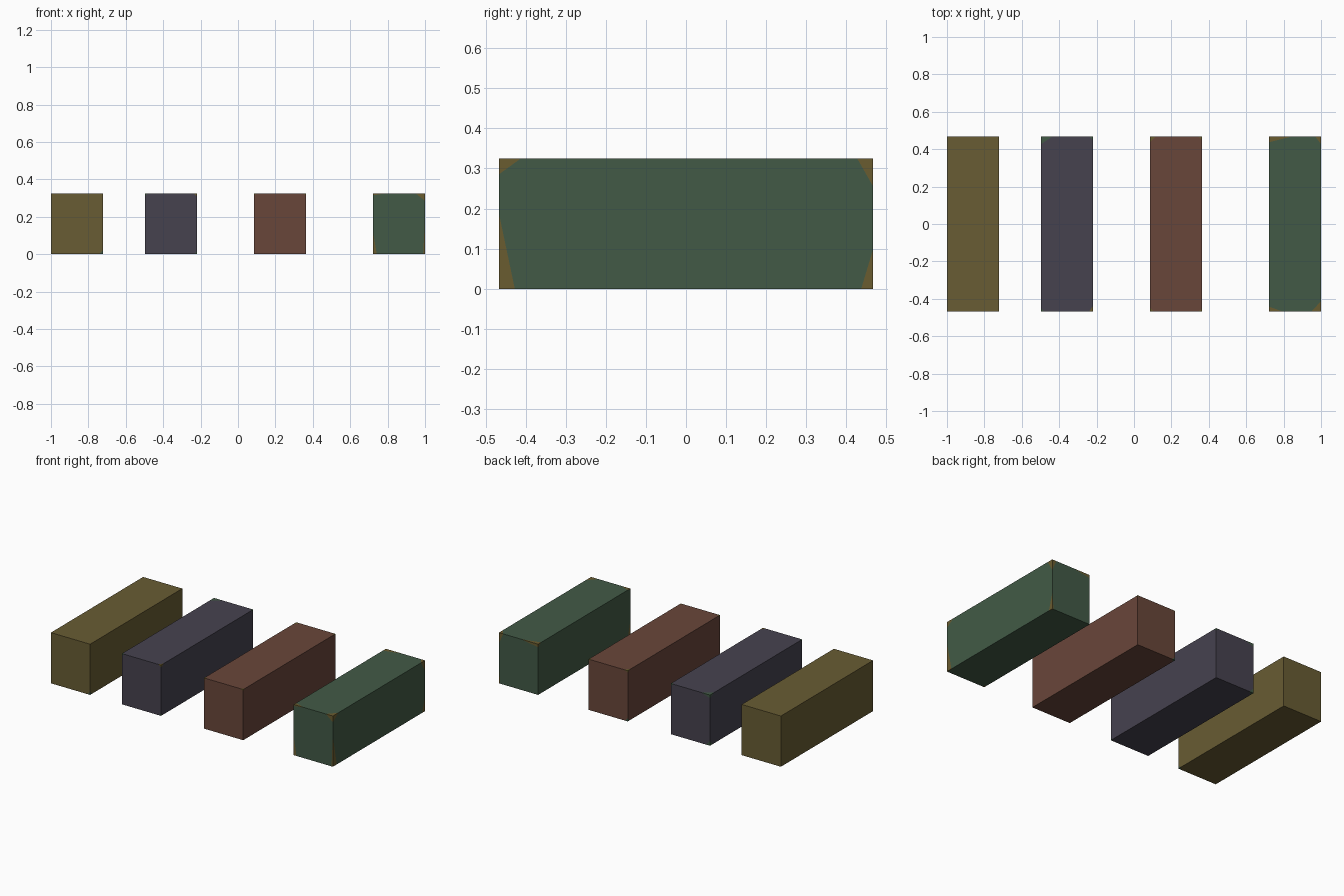
import bpy, bmesh
from mathutils import Vector, Matrix

if "Cube" in bpy.data.objects:
    bpy.data.objects.remove(bpy.data.objects["Cube"])


def material(name, r, g, b):
    m = bpy.data.materials.new(name)
    lin = [((c / 255 + 0.055) / 1.055) ** 2.4 for c in (r, g, b)]
    m.diffuse_color = (*lin, 1)
    m.use_nodes = True
    m.node_tree.nodes["Principled BSDF"].inputs["Base Color"].default_value = m.diffuse_color
    return m


olive = material("olive", 104, 92, 51)
purple = material("dusty purple", 70, 66, 79)
red = material("rust red", 105, 70, 58)
green = material("dark green", 66, 90, 70)
ochre = material("ochre wear", 106, 92, 48)

W, D, H = 0.278, 0.934, 0.325


def block(name, x, mats, chips):
    """Box with worn corners: each chip = corner signs, reach along x, y, z, material."""
    bm = bmesh.new()
    bmesh.ops.create_cube(bm, size=1, matrix=Matrix.Diagonal((W, D, H, 1)))
    planes = []
    for (sx, sy, sz), (dx, dy, dz), mi in chips:
        corner = Vector((sx * W / 2, sy * D / 2, sz * H / 2))
        n = Vector((sx / dx, sy / dy, sz / dz)).normalized()
        p = corner - Vector((sx * dx, 0, 0))
        bmesh.ops.bisect_plane(bm, geom=bm.verts[:] + bm.edges[:] + bm.faces[:],
                               plane_co=p, plane_no=n, dist=1e-6)
        planes.append((p, n, mi))
    # paint the faces cut off at the corners
    for f in bm.faces:
        c = f.calc_center_median()
        for p, n, mi in planes:
            if (c - p).dot(n) > 0:
                f.material_index = mi
    me = bpy.data.meshes.new(name)
    bm.to_mesh(me)
    bm.free()
    for m in mats:
        me.materials.append(m)
    ob = bpy.data.objects.new(name, me)
    ob.location = (x, 0, H / 2)
    bpy.context.collection.objects.link(ob)


# Four parallel blocks, left to right
block("olive_block", -0.861, [olive, green], [
    ((1, -1, -1), (.02, .02, .02), 1)])
block("purple_block", -0.358, [purple, green, ochre], [
    ((-1, 1, 1), (.06, .04, .02), 1),
    ((-1, -1, 1), (.015, .015, .015), 1),
    ((1, -1, 1), (.02, .03, .015), 2),
    ((1, 1, 1), (.02, .02, .015), 1),
    ((-1, 1, -1), (.03, .03, .03), 1),
    ((1, -1, -1), (.015, .015, .015), 1)])
block("red_block", 0.225, [red, green, ochre], [
    ((-1, 1, 1), (.03, .03, .01), 2),
    ((1, 1, 1), (.02, .02, .01), 2),
    ((-1, -1, 1), (.02, .02, .01), 2),
    ((1, -1, 1), (.02, .015, .01), 2),
    ((-1, 1, -1), (.02, .02, .02), 1)])
block("green_block", 0.861, [green, ochre], [
    ((1, -1, 1), (.05, .055, .04), 1),
    ((1, -1, -1), (.01, .04, .19), 1),
    ((1, 1, 1), (.03, .04, .07), 1),
    ((1, 1, -1), (.01, .03, .10), 1),
    ((-1, -1, 1), (.07, .025, .01), 1),
    ((-1, 1, 1), (.12, .03, .02), 1),
    ((-1, -1, -1), (.02, .03, .12), 1)])
